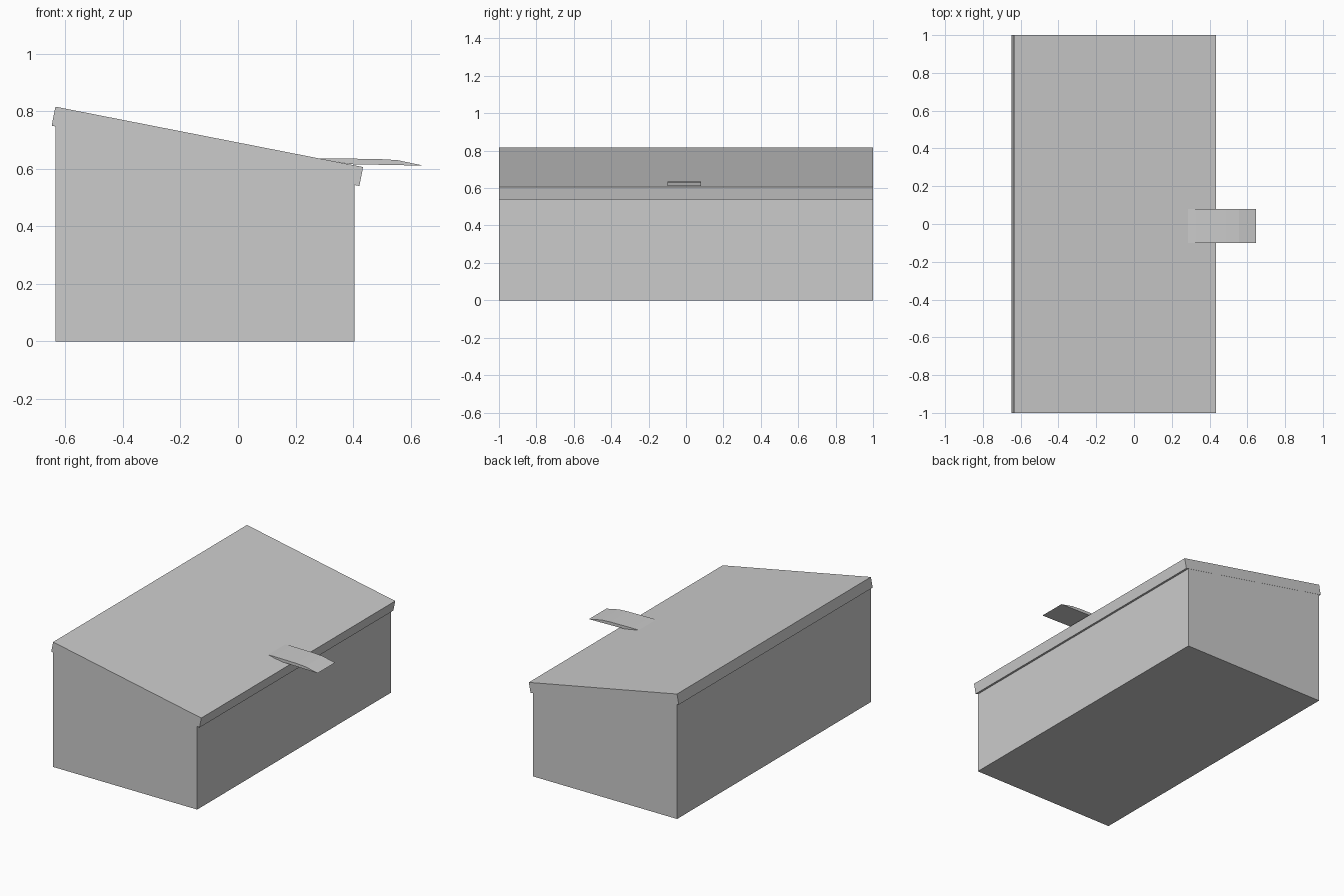
import bpy, bmesh

if "Cube" in bpy.data.objects:
    bpy.data.objects.remove(bpy.data.objects["Cube"])


def extrude_profile(name, profile, y0, y1):
    """Solid made by sweeping an x-z outline along y."""
    bm = bmesh.new()
    face = bm.faces.new([bm.verts.new((x, y0, z)) for x, z in profile])
    swept = bmesh.ops.extrude_face_region(bm, geom=[face])["geom"]
    verts = [g for g in swept if isinstance(g, bmesh.types.BMVert)]
    bmesh.ops.translate(bm, verts=verts, vec=(0, y1 - y0, 0))
    bmesh.ops.recalc_face_normals(bm, faces=bm.faces)
    mesh = bpy.data.meshes.new(name)
    bm.to_mesh(mesh)
    bm.free()
    obj = bpy.data.objects.new(name, mesh)
    bpy.context.collection.objects.link(obj)
    return obj


# Box body with a sloping top tucked inside the lid
extrude_profile("box_body",
                [(-0.635, 0), (0.405, 0), (0.405, 0.58), (-0.635, 0.80)],
                -0.999, 0.999)

# Tilted slab lid overhanging both long sides
extrude_profile("lid",
                [(-0.648, 0.75), (0.422, 0.54), (0.435, 0.606), (-0.635, 0.816)],
                -1.0, 1.0)

# Thin curved lifting tab on the low edge of the lid
extrude_profile("lid_handle",
                [(0.28, 0.635), (0.39, 0.616), (0.645, 0.611), (0.555, 0.63),
                 (0.49, 0.634), (0.33, 0.636)],
                -0.10, 0.08)
